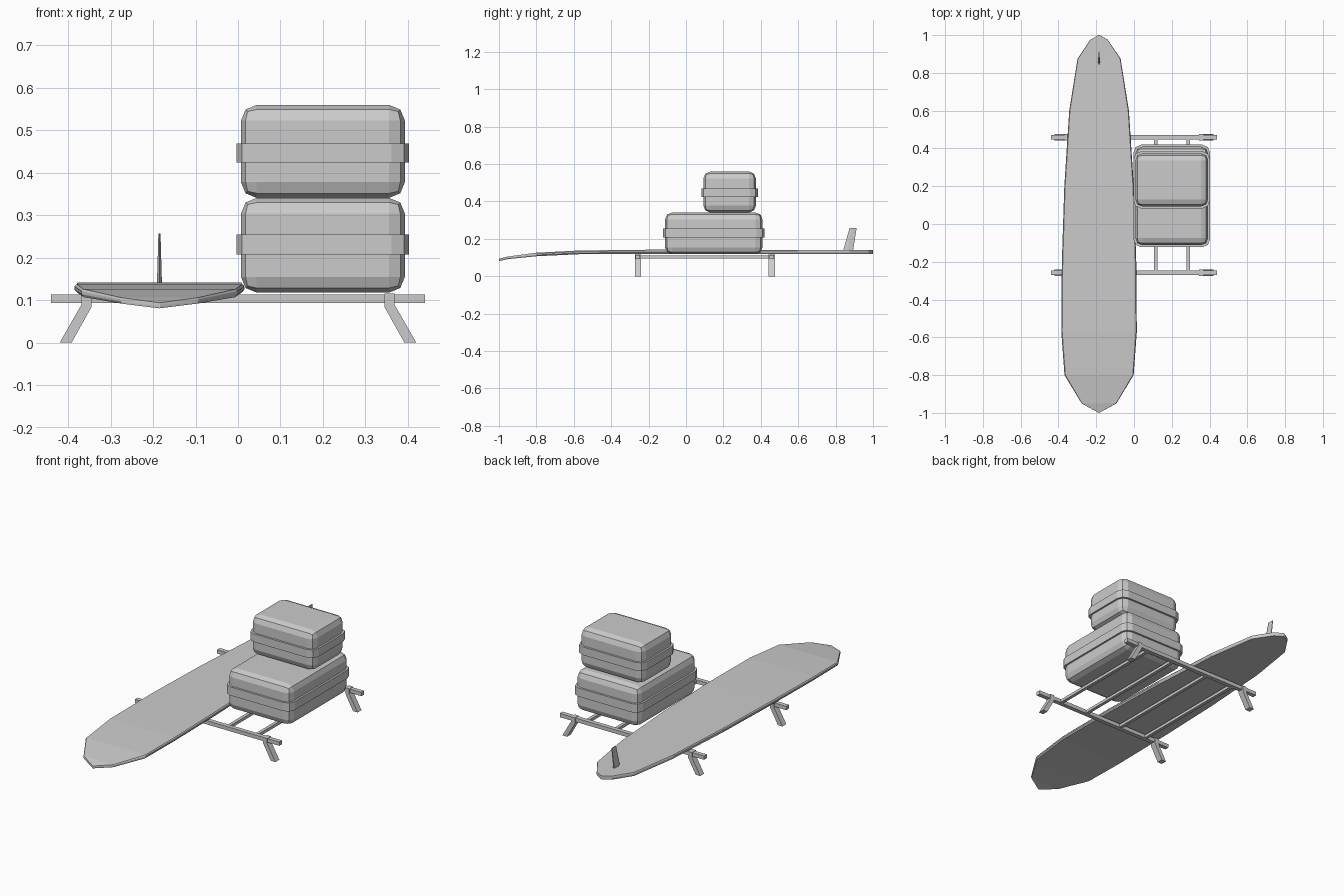
import bpy, bmesh

if "Cube" in bpy.data.objects:
    bpy.data.objects.remove(bpy.data.objects["Cube"])

grey = bpy.data.materials.new("plain grey")
grey.diffuse_color = (0.6, 0.6, 0.6, 1)
grey.use_nodes = True
grey.node_tree.nodes["Principled BSDF"].inputs["Base Color"].default_value = grey.diffuse_color


def finish(name, bm):
    bmesh.ops.recalc_face_normals(bm, faces=bm.faces[:])
    me = bpy.data.meshes.new(name)
    bm.to_mesh(me)
    bm.free()
    me.materials.append(grey)
    ob = bpy.data.objects.new(name, me)
    bpy.context.collection.objects.link(ob)
    return ob


def box(name, x, y, z, bevel=0.0, upright_only=False):
    """Box from (min, max) ranges, optionally with rounded edges."""
    bm = bmesh.new()
    bmesh.ops.create_cube(bm, size=1)
    for v in bm.verts:
        v.co = [r[0] + (c + 0.5) * (r[1] - r[0]) for r, c in zip((x, y, z), v.co)]
    if bevel:
        edges = [e for e in bm.edges if not upright_only
                 or abs(e.verts[0].co.z - e.verts[1].co.z) > 1e-4]
        bmesh.ops.bevel(bm, geom=edges, offset=bevel, segments=2, profile=0.5,
                        affect='EDGES', clamp_overlap=True)
    return finish(name, bm)


def loft(name, rings):
    """Skin closed rings of equal length and cap both ends."""
    bm = bmesh.new()
    rows = [[bm.verts.new(p) for p in ring] for ring in rings]
    n = len(rows[0])
    for a, b in zip(rows, rows[1:]):
        for i in range(n):
            j = (i + 1) % n
            bm.faces.new((a[i], a[j], b[j], b[i]))
    bm.faces.new(rows[0])
    bm.faces.new(rows[-1][::-1])
    bmesh.ops.remove_doubles(bm, verts=bm.verts[:], dist=0.0002)
    return finish(name, bm)


# Roof rack: two crossbars, four bent legs, four thin lengthwise bars
FRONT, BACK = -0.257, 0.459
leg_profile = [(0.42, 0), (0.392, 0), (0.345, 0.084), (0.345, 0.116),
               (0.369, 0.116), (0.369, 0.089)]
for label, y in (("front", FRONT), ("back", BACK)):
    box(label + "_crossbar", (-0.44, 0.44), (y - 0.012, y + 0.012), (0.093, 0.114))
    for side, s in (("left", -1), ("right", 1)):
        loft(f"{label}_{side}_leg",
             [[(s * px, y + d, pz) for px, pz in leg_profile] for d in (-0.017, 0.017)])
for i, x in enumerate((-0.288, -0.115, 0.115, 0.288)):
    box(f"lengthwise_bar_{i + 1}", (x - 0.009, x + 0.009), (FRONT, BACK), (0.094, 0.110))

# Suitcases with a raised band around the middle
for label, y0, y1, z0, z1, b0, b1 in (
        ("lower", -0.112, 0.409, 0.118, 0.341, 0.208, 0.255),
        ("upper", 0.093, 0.374, 0.341, 0.560, 0.424, 0.469)):
    box(label + "_suitcase", (0.007, 0.393), (y0, y1), (z0, z1), 0.037)
    box(label + "_suitcase_band", (-0.003, 0.403), (y0 - 0.011, y1 + 0.011),
        (b0, b1), 0.042, True)

# Surfboard: y, half width, underside height, deck height
CX = -0.185
stations = [(-1.0, 0.001, 0.081, 0.094), (-0.95, 0.092, 0.092, 0.106),
            (-0.8, 0.183, 0.107, 0.126), (-0.57, 0.2, 0.118, 0.138),
            (-0.2, 0.197, 0.120, 0.142), (0.2, 0.184, 0.120, 0.142),
            (0.6, 0.158, 0.120, 0.141), (0.875, 0.114, 0.120, 0.140),
            (0.975, 0.047, 0.120, 0.140), (1.0, 0.004, 0.120, 0.140)]
rings = []
for y, w, lo, hi in stations:
    t = hi - lo
    half = [(w * 0.97, lo), (w, lo + 0.35 * t), (w, lo + 0.72 * t), (w * 0.975, hi)]
    rings.append([(CX + a, y, z) for a, z in half]
                 + [(CX - a, y, z) for a, z in reversed(half)])
loft("surfboard", rings)

# Fin: tapered blade leaning towards the tail
fin = []
for y0, y1, z, h in ((0.84, 0.893, 0.135, 0.006), (0.874, 0.912, 0.257, 0.0025)):
    c = y1 - y0
    fin.append([(CX, y0, z), (CX + h, y0 + 0.35 * c, z), (CX + 0.5 * h, y1, z),
                (CX - 0.5 * h, y1, z), (CX - h, y0 + 0.35 * c, z)])
loft("surfboard_fin", fin)
